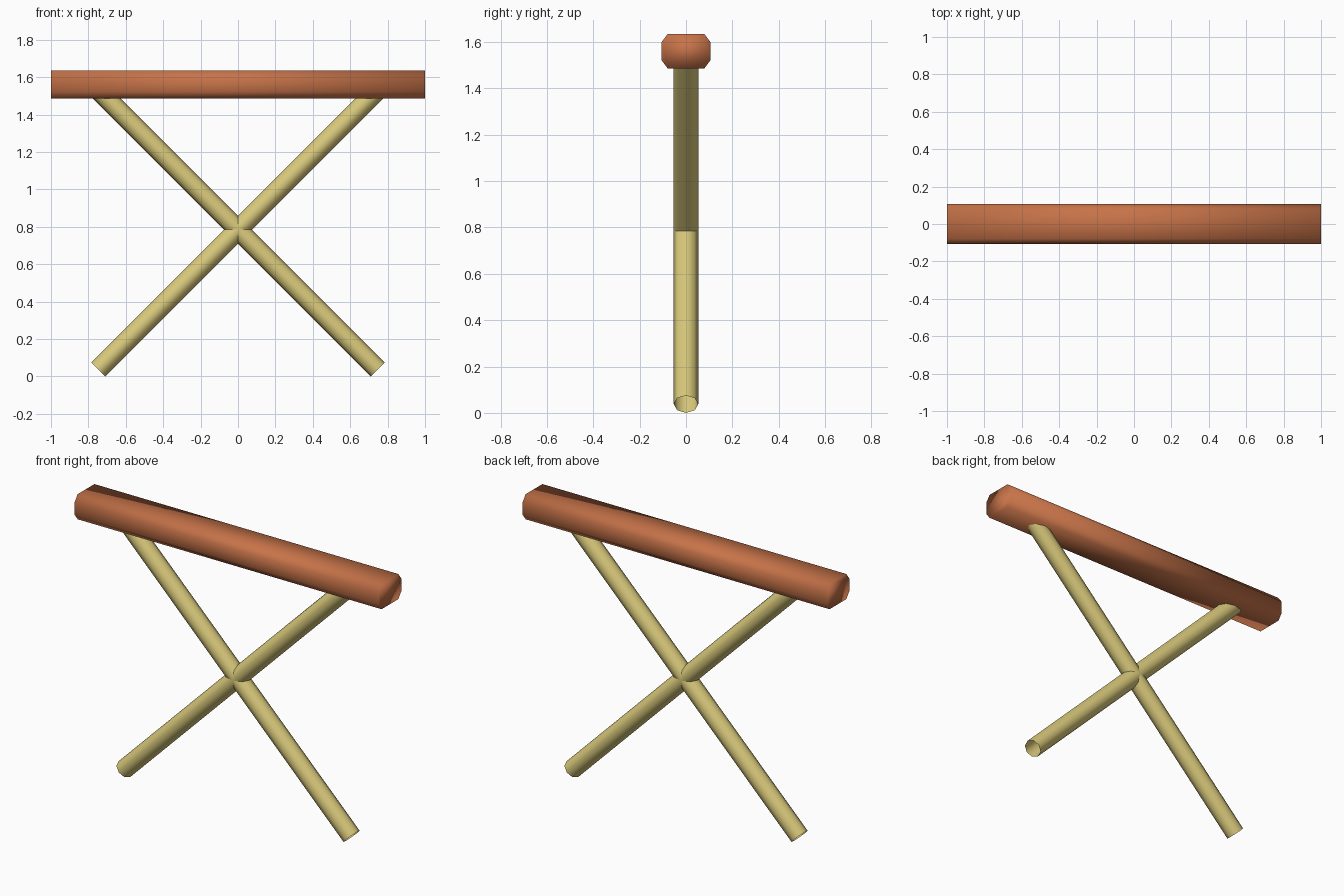
import bpy, bmesh, math
from mathutils import Matrix, Vector

if "Cube" in bpy.data.objects:
    bpy.data.objects.remove(bpy.data.objects["Cube"])


def material(name, rgb):
    m = bpy.data.materials.new(name)
    m.diffuse_color = (*rgb, 1.0)
    m.use_nodes = True
    m.node_tree.nodes["Principled BSDF"].inputs["Base Color"].default_value = m.diffuse_color
    return m


brown = material("warm brown", (0.57, 0.172, 0.066))
straw = material("pale straw", (0.70, 0.59, 0.20))


def add_object(name, bm, mat):
    bmesh.ops.recalc_face_normals(bm, faces=bm.faces)
    for f in bm.faces:
        f.smooth = True
    me = bpy.data.meshes.new(name)
    bm.to_mesh(me)
    bm.free()
    me.materials.append(mat)
    ob = bpy.data.objects.new(name, me)
    bpy.context.collection.objects.link(ob)
    return ob


# Top beam: chamfered rectangular profile extruded along x, capped and smooth all over
W, H, CY, CZ = 0.106, 0.0745, 0.027, 0.036
BEAM_Z = 1.5605
quarter = [(W, H - CZ), (W - CY, H)]
profile = (quarter + [(-y, z) for y, z in reversed(quarter)]
           + [(-y, -z) for y, z in quarter] + [(y, -z) for y, z in reversed(quarter)])
bm = bmesh.new()
cap = bm.faces.new([bm.verts.new((-1, y, BEAM_Z + z)) for y, z in profile])
ext = bmesh.ops.extrude_face_region(bm, geom=[cap], use_keep_orig=True)
bmesh.ops.translate(bm, vec=(2, 0, 0),
                    verts=[v for v in ext["geom"] if isinstance(v, bmesh.types.BMVert)])
add_object("top_beam", bm, brown)

# Crossed legs: open eight-sided tubes leaning 45 degrees, crossing at mid height
RADIUS, HALF, CROSS_Z = 0.053, 1.057, 0.785
for name, side in (("right_leaning_leg", 1), ("left_leaning_leg", -1)):
    bm = bmesh.new()
    bmesh.ops.create_cone(bm, cap_ends=False, segments=8, radius1=RADIUS,
                          radius2=RADIUS, depth=2 * HALF,
                          matrix=Matrix.Translation((0, 0, CROSS_Z))
                          @ Matrix.Rotation(side * math.pi / 4, 4, 'Y'))
    leg = add_object(name, bm, straw)
    # make sure the open tube faces outward
    me = leg.data
    axis = Vector((side, 0, 1)).normalized()
    p = me.polygons[0]
    d = p.center - Vector((0, 0, CROSS_Z))
    if p.normal.dot(d - axis * d.dot(axis)) < 0:
        me.flip_normals()
